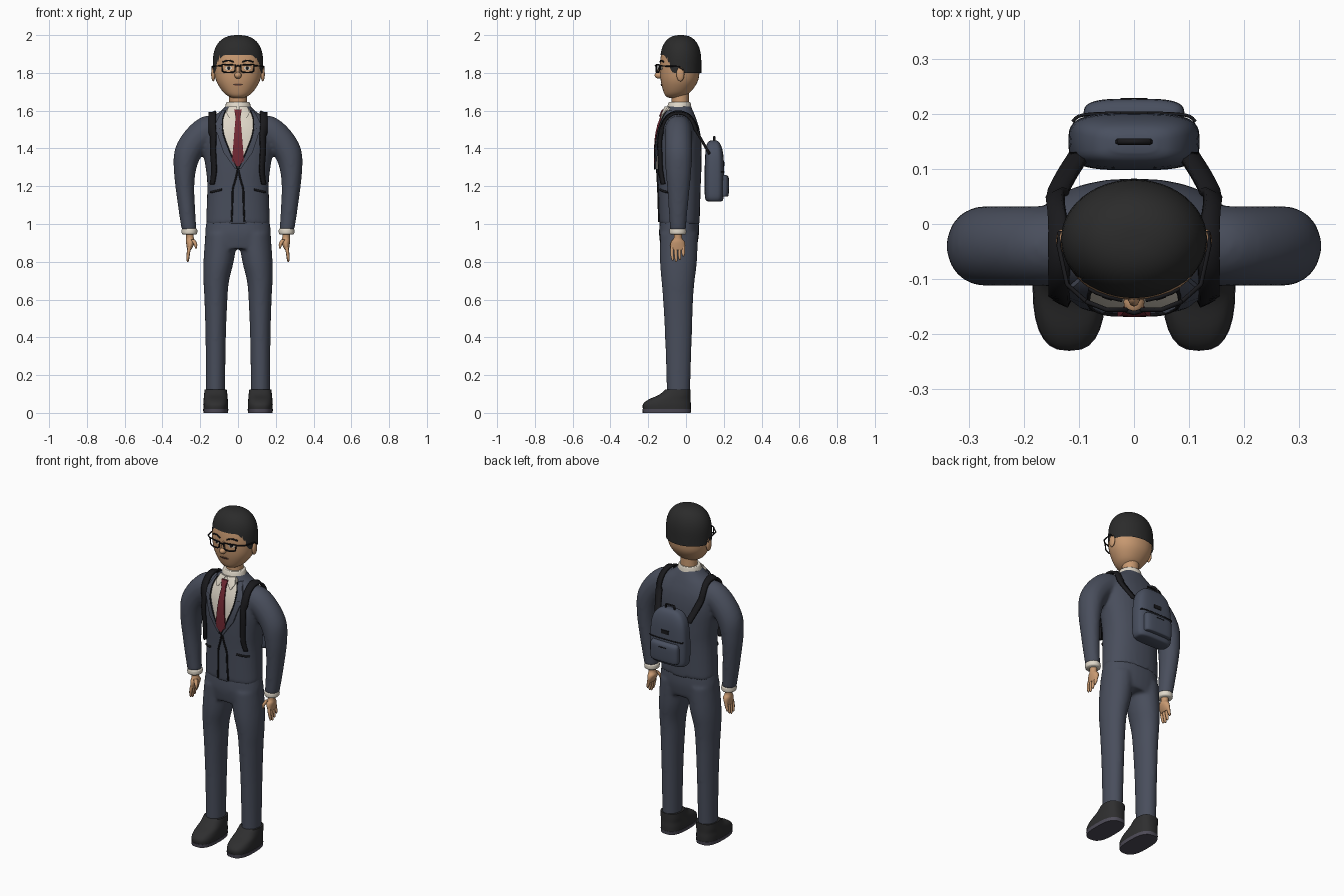
import bpy, bmesh, math
from mathutils import Vector
from mathutils.bvhtree import BVHTree

if "Cube" in bpy.data.objects:
    bpy.data.objects.remove(bpy.data.objects["Cube"])


def material(name, rgb):
    m = bpy.data.materials.new(name)
    m.diffuse_color = (*rgb, 1)
    m.use_nodes = True
    m.node_tree.nodes["Principled BSDF"].inputs["Base Color"].default_value = m.diffuse_color
    return m


NAVY = material("navy_cloth", (.066, .076, .107))
PACK = material("pack_blue", (.066, .079, .115))
DARK = material("hair_black", (.024, .024, .024))
SHOE = material("shoe_black", (.028, .028, .029))
BLACK = material("trim_black", (.010, .010, .012))
SKIN = material("skin", (.58, .32, .165))
WHITE = material("shirt_cream", (.74, .68, .58))
RED = material("tie_red", (.17, .022, .034))
SOLE = material("sole_grey", (.075, .07, .095))
LIP = material("lip_brown", (.30, .13, .075))


def finish(name, bm, mat, angle=50):
    bmesh.ops.recalc_face_normals(bm, faces=bm.faces)
    me = bpy.data.meshes.new(name)
    bm.to_mesh(me)
    bm.free()
    ob = bpy.data.objects.new(name, me)
    bpy.context.collection.objects.link(ob)
    me.materials.append(mat)
    bpy.ops.object.select_all(action='DESELECT')
    ob.select_set(True)
    bpy.context.view_layer.objects.active = ob
    bpy.ops.object.shade_smooth_by_angle(angle=math.radians(angle))
    return ob


def spline(pts, sub):
    """Catmull-Rom through tuples of numbers."""
    out = []
    for i in range(len(pts) - 1):
        p0, p1, p2, p3 = pts[max(i - 1, 0)], pts[i], pts[i + 1], pts[min(i + 2, len(pts) - 1)]
        for k in range(sub):
            t = k / sub
            out.append(tuple(.5 * (2 * b + (c - a) * t + (2 * a - 5 * b + 4 * c - d) * t * t
                                   + (3 * b - a - 3 * c + d) * t ** 3)
                             for a, b, c, d in zip(p0, p1, p2, p3)))
    return out + [tuple(pts[-1])]


def loft(bm, rings, n=2.0, seg=28, sub=4, s=1):
    """Closed skin over rings (x, y, z, rx, ry, tilt); s=-1 mirrors it."""
    prev = None
    loops = []
    for x, y, z, rx, ry, tilt in spline([(*r, 0)[:6] for r in rings], sub):
        tilt = math.radians(tilt)
        row = []
        for i in range(seg):
            a = 2 * math.pi * i / seg
            c, d = math.cos(a), math.sin(a)
            u = rx * math.copysign(abs(c) ** (2 / n), c)
            v = ry * math.copysign(abs(d) ** (2 / n), d)
            row.append(bm.verts.new((s * (x + u * math.cos(tilt)), y + v, z + u * math.sin(tilt))))
        if prev:
            for i in range(seg):
                j = (i + 1) % seg
                bm.faces.new((prev[i], prev[j], row[j], row[i]))
        prev = row
        loops.append(row)
    bm.faces.new(loops[0])
    bm.faces.new(loops[-1])


def solid(name, rings, mat, n=2.0, seg=28, sub=4, s=1):
    bm = bmesh.new()
    loft(bm, rings, n, seg, sub, s)
    return finish(name, bm, mat)


def blend(ob):
    """Fuse overlapping lofts into one soft skin."""
    r = ob.modifiers.new("fuse", 'REMESH')
    r.mode, r.voxel_size, r.use_smooth_shade = 'VOXEL', .010, True
    m = ob.modifiers.new("soften", 'SMOOTH')
    m.factor, m.iterations = .5, 6


def surface(ob):
    dg = bpy.context.evaluated_depsgraph_get()
    dg.update()
    return BVHTree.FromObject(ob, dg)


def front(tree, x, z, off):
    hit = tree.ray_cast(Vector((x, -1, z)), Vector((0, 1, 0)))[0]
    if hit is None:
        hit = tree.find_nearest(Vector((x, -.1, z)))[0]
    return Vector((x, hit.y - off, z))


def plate(name, rows, mat, tree, off=.008, s=1, cols=6, sub=5):
    """Cloth panel of rows (z, x0, x1) laid on the front of a body."""
    bm = bmesh.new()
    prev = None
    for i in range((len(rows) - 1) * sub + 1):
        k = min(i // sub, len(rows) - 2)
        z, a, b = Vector(rows[k]).lerp(Vector(rows[k + 1]), i / sub - k)
        row = [bm.verts.new(front(tree, s * (a + (b - a) * c / cols), z, off)) for c in range(cols + 1)]
        if prev:
            for c in range(cols):
                bm.faces.new((prev[c], prev[c + 1], row[c + 1], row[c]))
        prev = row
    # thickness runs back to the body
    back = bmesh.ops.extrude_face_region(bm, geom=bm.faces[:], use_keep_orig=True)["geom"]
    for v in back:
        if isinstance(v, bmesh.types.BMVert):
            v.co.y += min(off, .009)
    return finish(name, bm, mat, 35)


def wire(name, pts, r, mat, cyclic=False):
    cu = bpy.data.curves.new(name, 'CURVE')
    cu.dimensions, cu.bevel_depth, cu.bevel_resolution, cu.use_fill_caps = '3D', r, 1, True
    sp = cu.splines.new('POLY')
    sp.points.add(len(pts) - 1)
    for p, c in zip(sp.points, pts):
        p.co = (*c, 1)
    sp.use_cyclic_u = cyclic
    cu.materials.append(mat)
    ob = bpy.data.objects.new(name, cu)
    bpy.context.collection.objects.link(ob)


def seam(name, pts, tree, off, r=.004):
    wire(name, [front(tree, x, z, off) for x, z in spline(pts, 6)], r, BLACK)


def ball(name, loc, size, mat):
    bm = bmesh.new()
    bmesh.ops.create_uvsphere(bm, u_segments=20, v_segments=12, radius=1)
    for v in bm.verts:
        v.co = Vector(a * b for a, b in zip(v.co, size)) + Vector(loc)
    return finish(name, bm, mat)


# Jacket: torso and sleeves fused together
bm = bmesh.new()
loft(bm, [(0, -.035, 1.0, .17, .107), (0, -.035, 1.2, .163, .113), (0, -.035, 1.3, .172, .117),
          (0, -.035, 1.42, .19, .117), (0, -.035, 1.5, .182, .107), (0, -.035, 1.56, .142, .088),
          (0, -.035, 1.6, .09, .072), (0, -.035, 1.63, .06, .058)], 2.3)
for s in (1, -1):
    loft(bm, [(.08, -.04, 1.49, .08, .075, 85), (.16, -.04, 1.49, .083, .073, 75),
              (.222, -.04, 1.445, .076, .073, 50), (.268, -.04, 1.37, .071, .073, 22),
              (.282, -.04, 1.28, .058, .068, 5), (.28, -.04, 1.18, .049, .059, -3),
              (.268, -.042, 1.05, .043, .048, -6), (.258, -.043, .965, .039, .042, -6)], s=s)
jacket = finish("jacket", bm, NAVY)
blend(jacket)

# Trousers: hips and two legs fused together
bm = bmesh.new()
loft(bm, [(0, -.035, 1.04, .162, .1), (0, -.037, .95, .175, .106), (0, -.038, .87, .165, .094)], 2.3)
for s in (1, -1):
    loft(bm, [(.085, -.037, .95, .088, .1), (.103, -.04, .8, .08, .098), (.115, -.042, .7, .068, .088),
              (.117, -.042, .6, .061, .08), (.118, -.04, .4, .054, .071),
              (.119, -.04, .09, .05, .061)], s=s)
blend(finish("trousers", bm, NAVY))

for s in (1, -1):
    # Shoes with soles
    solid("shoe", [(.118, -.101, .018, .065, .127), (.118, -.101, .045, .066, .127),
                   (.118, -.088, .07, .064, .112), (.118, -.06, .095, .062, .084),
                   (.118, -.042, .125, .058, .066)], SHOE, 2.7, s=s)
    solid("sole", [(.118, -.102, 0, .065, .127), (.118, -.102, .02, .067, .129)], SOLE, 2.7, sub=1, s=s)
    # Cuffs and hands
    solid("cuff", [(.257, -.043, .945, .036, .039), (.257, -.043, .952, .041, .044),
                   (.257, -.043, .97, .041, .044), (.258, -.043, .976, .037, .04)], WHITE, s=s)
    solid("palm", [(.255, -.043, .955, .02, .023), (.254, -.043, .925, .02, .022),
                   (.252, -.043, .905, .023, .036), (.255, -.043, .88, .017, .039),
                   (.259, -.043, .862, .010, .034)], SKIN, s=s)
    for i, tip in enumerate((.806, .80, .81, .828)):
        y = -.071 + .019 * i
        solid("finger", [(.256, y, .882, .010, .0095), (.262, y * 1.05, .85, .009, .009),
                         (.266, y, tip + .01, .007, .007), (.266, y, tip, .003, .003)], SKIN, seg=10, s=s)
    solid("thumb", [(.24, -.062, .918, .012, .012), (.226, -.075, .895, .010, .011),
                    (.222, -.08, .87, .004, .005)], SKIN, seg=10, s=s)

# Head and neck
solid("neck", [(0, -.03, 1.61, .048, .046), (0, -.03, 1.72, .047, .046)], SKIN)
head = solid("head", [(0, -.062, 1.666, .022, .022), (0, -.058, 1.676, .05, .048), (0, -.047, 1.70, .08, .072),
                      (0, -.036, 1.75, .112, .096), (0, -.033, 1.80, .125, .104), (0, -.032, 1.86, .127, .105),
                      (0, -.03, 1.92, .118, .095), (0, -.03, 1.96, .08, .065)], SKIN, 2.15, 36)

# Hair cap, hairline high in front and low behind
bm = bmesh.new()
SEG, prev = 48, None
for k in range(14):
    row = []
    for i in range(SEG):
        a = 2 * math.pi * i / SEG
        t = min(max((-math.sin(a) - .35) / .5, 0), 1)
        low = 1.80 + .095 * t * t * (3 - 2 * t)
        z = low + (1.9995 - low) * math.sin(k / 13 * math.pi / 2)
        h = max((z - 1.85) / .15, 0)
        r = max(1 - h ** 2.5, 0) ** (1 / 2.5)
        row.append(bm.verts.new((.133 * r * math.cos(a), -.028 + .109 * r * math.sin(a), z)))
    if prev:
        for i in range(SEG):
            j = (i + 1) % SEG
            bm.faces.new((prev[i], prev[j], row[j], row[i]))
    prev = row
bm.faces.new(prev)
finish("hair", bm, DARK)

# Face
face = surface(head)
ball("nose", (0, -.142, 1.787), (.019, .024, .018), SKIN)
ball("nose_bridge", (0, -.134, 1.81), (.011, .016, .034), SKIN)
plate("mouth", [(1.744, -.014, .014), (1.738, -.027, .027), (1.730, -.012, .012)], LIP, face, .003)
seam("mouth_line", [(-.027, 1.738), (0, 1.737), (.027, 1.738)], face, .003, .0015)
for s in (1, -1):
    plate("eye", [(1.835, .04, .058), (1.825, .03, .069), (1.815, .04, .058)], WHITE, face, .003, s)
    plate("iris", [(1.835, .045, .053), (1.826, .04, .058), (1.816, .045, .053)], BLACK, face, .006, s)
    seam("eyebrow", [(s * .022, 1.857), (s * .05, 1.866), (s * .082, 1.858)], face, .002, .004)
    ball("ear", (s * .131, -.03, 1.793), (.011, .021, .038), SKIN)
    # Glasses
    wire("lens_frame", [(s * x, -.156 + max(x - .05, 0) * .4, z) for x, z in
                        ((.014, 1.842), (.05, 1.844), (.086, 1.843), (.083, 1.81), (.074, 1.803),
                         (.05, 1.802), (.026, 1.803), (.016, 1.81))], .0042, BLACK, True)
    wire("glasses_arm", [(s * .086, -.142, 1.838), (s * .122, -.11, 1.836), (s * .137, -.04, 1.834),
                         (s * .135, -.015, 1.815)], .004, BLACK)
wire("glasses_bridge", [(-.014, -.158, 1.835), (0, -.162, 1.838), (.014, -.158, 1.835)], .004, BLACK)

# Shirt front, collar and tie
body = surface(jacket)
plate("shirt_front", [(1.615, -.055, .055), (1.56, -.082, .082), (1.47, -.078, .078), (1.38, -.042, .042),
                      (1.295, -.003, .003)], WHITE, body, .009, cols=12)
solid("shirt_collar", [(0, -.036, 1.60, .07, .066), (0, -.036, 1.615, .07, .065), (0, -.034, 1.642, .062, .058),
                       (0, -.034, 1.645, .055, .052)], WHITE)
plate("tie", [(1.595, -.018, .018), (1.565, -.013, .013), (1.36, -.030, .030), (1.335, -.031, .031),
              (1.305, -.004, .004)], RED, body, .017)
plate("tie_knot", [(1.605, -.02, .02), (1.57, -.013, .013)], RED, body, .024)

for s in (1, -1):
    plate("collar_wing", [(1.622, .004, .05), (1.59, .018, .062), (1.56, .04, .046)], WHITE, body, .017, s)
    # Lapels, front edges and pockets
    plate("lapel", [(1.60, .066, .085), (1.55, .080, .112), (1.50, .080, .130), (1.485, .077, .112),
                    (1.38, .042, .078), (1.29, .002, .014)], NAVY, body, .014, s)
    seam("lapel_edge", [(s * x, z) for x, z in ((.066, 1.60), (.082, 1.55), (.077, 1.475), (.042, 1.38),
                                                (.001, 1.29))], body, .014, .0035)
    seam("lapel_notch", [(s * .082, 1.50), (s * .105, 1.505), (s * .13, 1.50), (s * .112, 1.483)], body, .012, .002)
    seam("front_edge", [(s * x, z) for x, z in ((.001, 1.29), (.012, 1.24), (.028, 1.18), (.03, 1.10),
                                                (.034, 1.012))], body, .002, .005)
    seam("pocket_edge", [(s * .085, 1.182), (s * .145, 1.168)], body, .001, .006)
    # Backpack straps hugging the shoulders
    bm = bmesh.new()
    prev = None
    path = spline([(.10, .125, 1.37), (.125, .085, 1.44), (.14, .05, 1.50), (.138, .01, 1.57),
                   (.138, -.05, 1.60), (.138, -.11, 1.56), (.138, -.15, 1.48), (.138, -.15, 1.38),
                   (.138, -.15, 1.28), (.146, -.13, 1.21)], 5)
    for i, p in enumerate(path):
        row = []
        for w in (-.018, 0, .018):
            q = Vector((p[0] + w, p[1], p[2]))
            if i > 9:
                hit, nor = body.find_nearest(q)[:2]
                q = hit + nor * .013
            row.append(bm.verts.new((s * q.x, q.y, q.z)))
        if prev:
            for c in (0, 1):
                bm.faces.new((prev[c], prev[c + 1], row[c + 1], row[c]))
        prev = row
    strap = finish("shoulder_strap", bm, BLACK)
    mod = strap.modifiers.new("thickness", 'SOLIDIFY')
    mod.thickness, mod.offset = .014, 0

# Backpack with pocket, handle and zips
solid("backpack", [(0, .15, 1.12, .098, .036), (0, .15, 1.128, .11, .046), (0, .15, 1.16, .118, .051),
                   (0, .15, 1.26, .119, .052), (0, .15, 1.35, .112, .049), (0, .148, 1.40, .096, .043),
                   (0, .146, 1.43, .07, .032), (0, .146, 1.442, .04, .016)], PACK, 3.4, 40)
solid("pack_pocket", [(0, .195, 1.145, .08, .022), (0, .195, 1.152, .09, .030), (0, .195, 1.20, .092, .033),
                      (0, .195, 1.245, .09, .031), (0, .195, 1.26, .078, .018)], PACK, 3.6, 40)
wire("pack_handle", [(-.03, .15, 1.43), (-.027, .15, 1.462), (.027, .15, 1.462), (.03, .15, 1.43)], .006, BLACK)
wire("pack_zip", spline([(-.112, .186, 1.275), (-.09, .199, 1.275), (0, .202, 1.275), (.09, .199, 1.275),
                         (.112, .186, 1.275)], 4), .003, BLACK)
wire("pocket_pull", [(-.025, .226, 1.235), (.025, .226, 1.235)], .003, BLACK)
bm = bmesh.new()
bmesh.ops.create_cube(bm, size=1)
for v in bm.verts:
    v.co = Vector((v.co.x * .05, .2005 + v.co.y * .009, 1.318 + v.co.z * .022))
finish("pack_tab", bm, BLACK)
